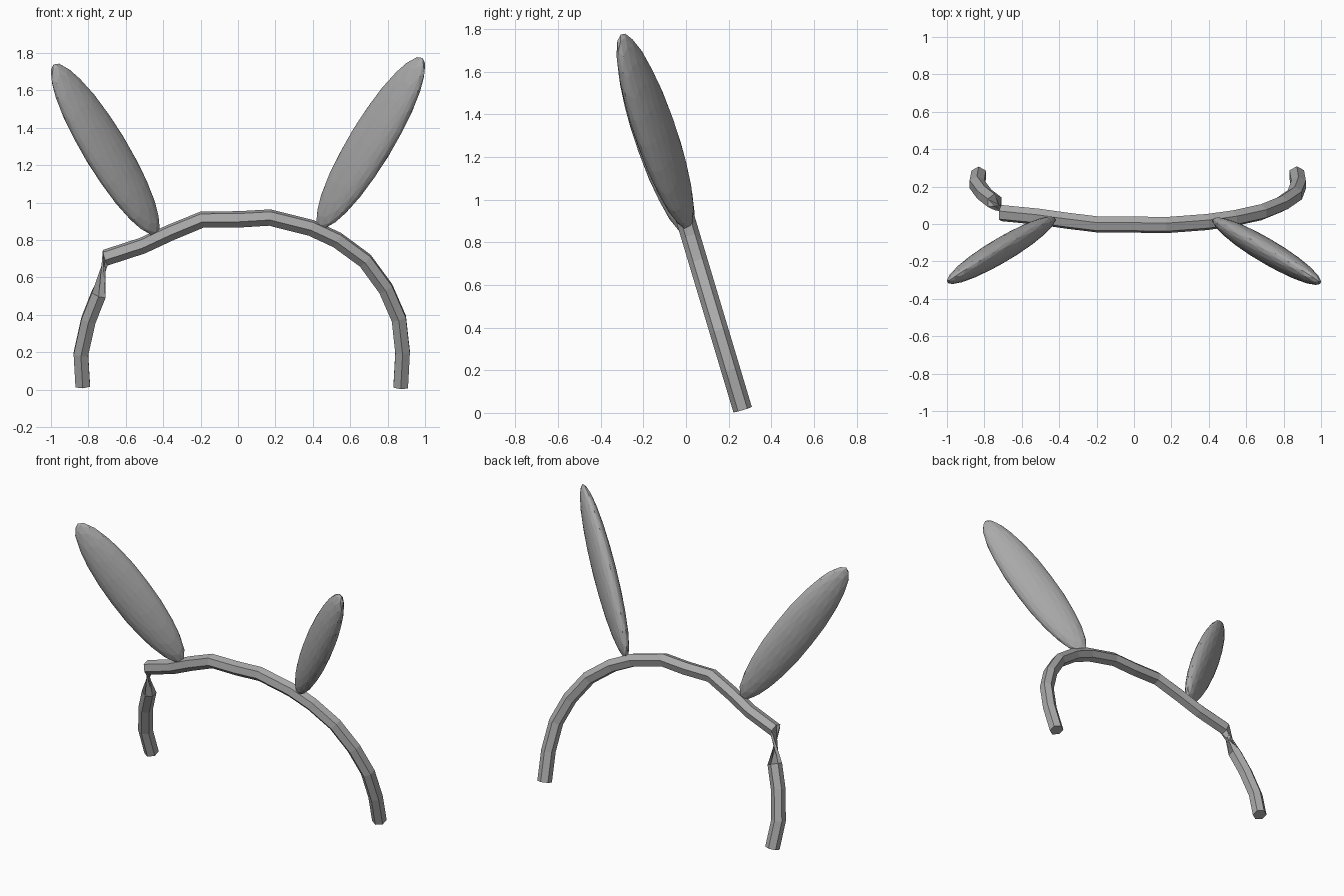
import bpy, bmesh, math
from mathutils import Vector, Matrix

cube = bpy.data.objects.get("Cube")
if cube:
    bpy.data.objects.remove(cube, do_unlink=True)

grey = bpy.data.materials.new("plain grey")
grey.use_nodes = True
colour = (0.4, 0.4, 0.4, 1)
grey.diffuse_color = colour
grey.node_tree.nodes["Principled BSDF"].inputs["Base Color"].default_value = colour


def add_object(name, bm):
    bmesh.ops.recalc_face_normals(bm, faces=bm.faces)
    mesh = bpy.data.meshes.new(name)
    bm.to_mesh(mesh)
    bm.free()
    mesh.materials.append(grey)
    obj = bpy.data.objects.new(name, mesh)
    bpy.context.collection.objects.link(obj)
    return obj


# Headband: six-sided tube along a bent arch that leans back toward its ends
SIDES, RADIUS = 6, 0.045
LEAN = 0.3
FRONT = Vector((0, -1, -LEAN)).normalized()
arch = [(-.83, .02), (-.84, .19), (-.80, .37), (-.745, .51), (-.71, .705),
        (-.51, .77), (-.36, .84), (-.19, .91), (0, .91), (.17, .92),
        (.39, .865), (.53, .80), (.68, .69), (.79, .54), (.86, .38),
        (.88, .2), (.87, .015)]
KINK = 4
path = [Vector((x, 0.27 - LEAN * z, z)) for x, z in arch]

bm = bmesh.new()
rings = []
for i, p in enumerate(path):
    before = (p - path[max(i - 1, 0)]).normalized()
    after = (path[min(i + 1, len(path) - 1)] - p).normalized()
    # the bend at the kink keeps the neighbouring sections square
    if i == KINK:
        along = after
    elif i == KINK - 1:
        along = before
    else:
        along = (before + after).normalized()
    side = along.cross(FRONT).normalized()
    ring = []
    for k in range(SIDES):
        # the short end is twisted against the rest of the band
        a = math.tau * (k + (2 if i < KINK else 0)) / SIDES
        ring.append(bm.verts.new(p + RADIUS * (FRONT * math.cos(a) + side * math.sin(a))))
    rings.append(ring)
for r0, r1 in zip(rings, rings[1:]):
    for k in range(SIDES):
        n = (k + 1) % SIDES
        bm.faces.new((r0[k], r0[n], r1[n], r1[k]))
bm.faces.new(rings[0])
bm.faces.new(rings[-1])
add_object("headband", bm)


# Ears: flattened faceted ellipsoids leaning outward and forward
def add_ear(name, sign, centre):
    axis = Vector((0.55, -0.32, 0.9)).normalized()
    thin = Vector((0.5, 0.866, 0))
    wide = (axis.cross(thin) + 0.095 * thin).normalized()
    thin = wide.cross(axis).normalized()
    bm = bmesh.new()
    bmesh.ops.create_icosphere(bm, subdivisions=3, radius=1)
    for v in bm.verts:
        q = wide * v.co.x * 0.132 + thin * v.co.y * 0.065 + axis * v.co.z * 0.555
        v.co = Vector((sign * q.x, q.y, q.z)) + Vector(centre)
    return add_object(name, bm)


add_ear("left_ear", 1, (0.71, -0.145, 1.32))
add_ear("right_ear", -1, (-0.71, -0.14, 1.285))
